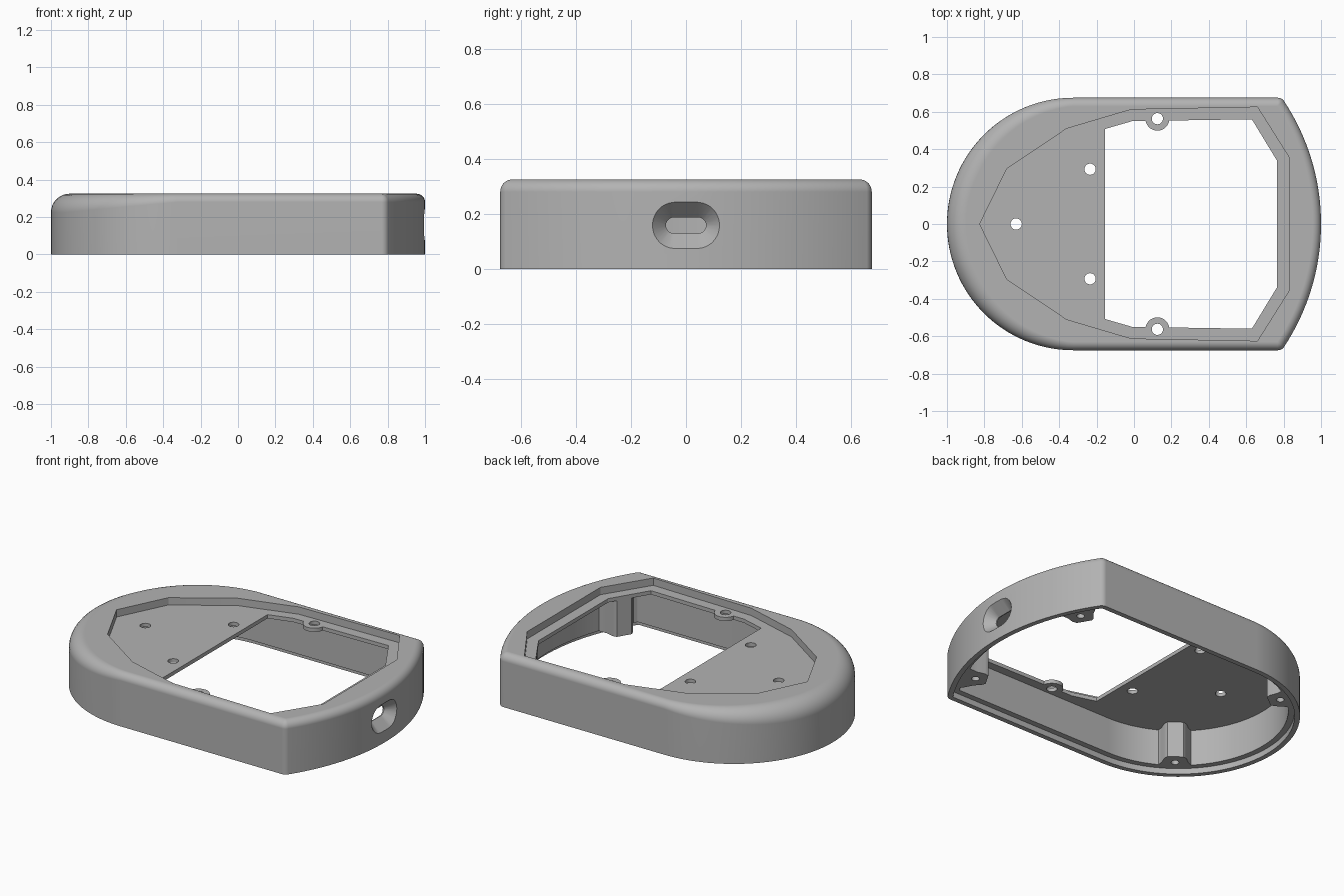
import bpy, bmesh
from math import sin, cos, pi, sqrt, atan2

cube = bpy.data.objects.get("Cube")
if cube:
    bpy.data.objects.remove(cube, do_unlink=True)

HEIGHT, HALF_W = 0.325, 0.675
FLOOR, UNDERSIDE, LEDGE = 0.28, 0.257, 0.035
NOSE_R, CORNER_R = 1.19, 0.04

grey = bpy.data.materials.new("plain grey")
grey.use_nodes = True
COLOUR = (0.45, 0.45, 0.45, 1)
grey.diffuse_color = COLOUR
grey.node_tree.nodes["Principled BSDF"].inputs["Base Color"].default_value = COLOUR


def loft(name, rings):
    """Closed solid through rings of equal length."""
    bm = bmesh.new()
    loops = [[bm.verts.new(p) for p in ring] for ring in rings]
    for a, b in zip(loops, loops[1:]):
        n = len(a)
        for i in range(n):
            j = (i + 1) % n
            bm.faces.new((a[i], a[j], b[j], b[i]))
    bm.faces.new(loops[0][::-1])
    bm.faces.new(loops[-1])
    bmesh.ops.recalc_face_normals(bm, faces=bm.faces)
    mesh = bpy.data.meshes.new(name)
    bm.to_mesh(mesh)
    bm.free()
    mesh.materials.append(grey)
    obj = bpy.data.objects.new(name, mesh)
    bpy.context.collection.objects.link(obj)
    return obj


def prism(name, points, z0, z1):
    return loft(name, [[(p[0], p[1], z) for p in points] for z in (z0, z1)])


def cylinder(name, x, y, r, z0, z1, n=32):
    pts = [(x + r * cos(2 * pi * i / n), y + r * sin(2 * pi * i / n)) for i in range(n)]
    return prism(name, pts, z0, z1)


def cut(target, cutter):
    """Subtract the cutter, then discard it."""
    bpy.context.view_layer.objects.active = target
    mod = target.modifiers.new("cut", 'BOOLEAN')
    mod.operation, mod.solver, mod.object = 'DIFFERENCE', 'EXACT', cutter
    bpy.ops.object.modifier_apply(modifier=mod.name)
    bpy.data.objects.remove(cutter, do_unlink=True)


def arc(cx, cy, r, a0, a1, n):
    return [(cx + r * cos(a0 + (a1 - a0) * i / n),
             cy + r * sin(a0 + (a1 - a0) * i / n)) for i in range(n + 1)]


def outline(inset):
    """Rounded tail, straight sides, shallow curved nose; inset depends on x."""
    d = inset(1)
    rho = max(CORNER_R - d, 0.006)
    nose_x = 1 - NOSE_R
    cy = HALF_W - d - rho
    cx = nose_x + sqrt((NOSE_R - d - rho) ** 2 - cy ** 2)
    a = atan2(cy, cx - nose_x)
    right = arc(cx, -cy, rho, -pi / 2, -a, 6)
    right += arc(nose_x, 0, NOSE_R - d, -a, a, 32)[1:-1]
    right += arc(cx, cy, rho, a, pi / 2, 6)
    pts = [(x, y, 1) for x, y in right]
    tail_x = HALF_W - 1
    for i in range(65):
        t = pi / 2 + pi * i / 64
        base = tail_x + HALF_W * cos(t)
        r = HALF_W - inset(base)
        pts.append((tail_x + r * cos(t), r * sin(t), base))
    return pts


def edge_radius(x):
    """Top rounding grows towards the tail."""
    return 0.045 + 0.055 * min(1, max(0, (-0.33 - x) / 0.6))


def mirrored(half):
    return half + [(x, -y) for x, y in reversed(half) if y > 0]


# Outer body with a rounded top edge
rings = [[(x, y, 0) for x, y, b in outline(lambda x: 0)]]
STEPS = 8
for k in range(STEPS + 1):
    t = pi / 2 * k / STEPS
    rings.append([(x, y, HEIGHT - edge_radius(b) * (1 - sin(t)))
                  for x, y, b in outline(lambda x: edge_radius(x) * (1 - cos(t)))])
body = loft("case_shell", rings)

# Hollow interior, leaving four flared screw bosses
cavity = prism("cavity", outline(lambda x: 0.065), LEDGE - 0.01, UNDERSIDE)
bosses = [(-0.68, 0.455, 0.61, -0.79), (0.77, 0.455, -0.857, -0.514)]
for bx, by, dx, dy in bosses:
    for s in (1, -1):
        half = [(0.065, 0.045), (0.045, 0.062), (0.0, 0.075), (-0.04, 0.1), (-0.16, 0.16)]
        shape = half + [(u, -v) for u, v in reversed(half)]
        pts = [(bx + u * dx - v * dy, s * (by + u * dy + v * dx)) for u, v in shape]
        cut(cavity, prism("boss", pts, LEDGE - 0.1, 0.4))
cut(body, cavity)

# Stepped rim for the base lid
cut(body, prism("lid_step", outline(lambda x: 0.03), -0.1, LEDGE))

# Faceted recess in the top
recess = mirrored([(-0.825, 0), (-0.68, 0.295), (-0.36, 0.51), (-0.015, 0.612),
                   (0.66, 0.625), (0.83, 0.355)])
cut(body, prism("recess", recess, FLOOR, 0.5))

# Window through the recess floor, leaving two screw ears
window = prism("window", mirrored([(-0.155, 0.508), (-0.01, 0.55), (0.63, 0.56),
                                   (0.765, 0.338)]), UNDERSIDE - 0.02, 0.4)
for s in (1, -1):
    cut(window, cylinder("ear", 0.125, s * 0.563, 0.064, 0, 0.5))
cut(body, window)

# Mounting holes in the plate and ears
for x, y in [(-0.63, 0), (-0.235, 0.293), (-0.235, -0.293), (0.125, 0.563), (0.125, -0.563)]:
    cut(body, cylinder("plate_hole", x, y, 0.03, 0.2, 0.4))

# Blind screw holes in the bosses
for bx, by, dx, dy in bosses:
    for s in (1, -1):
        cut(body, cylinder("boss_hole", bx, s * by, 0.022, 0, 0.2, 20))


# Flared cable port in the nose
def stadium(x, half, r, z=0.158):
    ends = arc(half, 0, r, -pi / 2, pi / 2, 14) + arc(-half, 0, r, pi / 2, 3 * pi / 2, 14)
    return [(x, y, z + v) for y, v in ends]


cut(body, loft("port", [stadium(1.02, 0.043, 0.102), stadium(0.998, 0.043, 0.083),
                        stadium(0.94, 0.044, 0.029), stadium(0.85, 0.044, 0.029)]))

# Smooth shading with crisp edges and flat planes
bpy.ops.object.select_all(action='DESELECT')
body.select_set(True)
bpy.context.view_layer.objects.active = body
bpy.ops.object.shade_smooth_by_angle(angle=0.5)
weighted = body.modifiers.new("flat_planes", 'WEIGHTED_NORMAL')
weighted.keep_sharp = True
